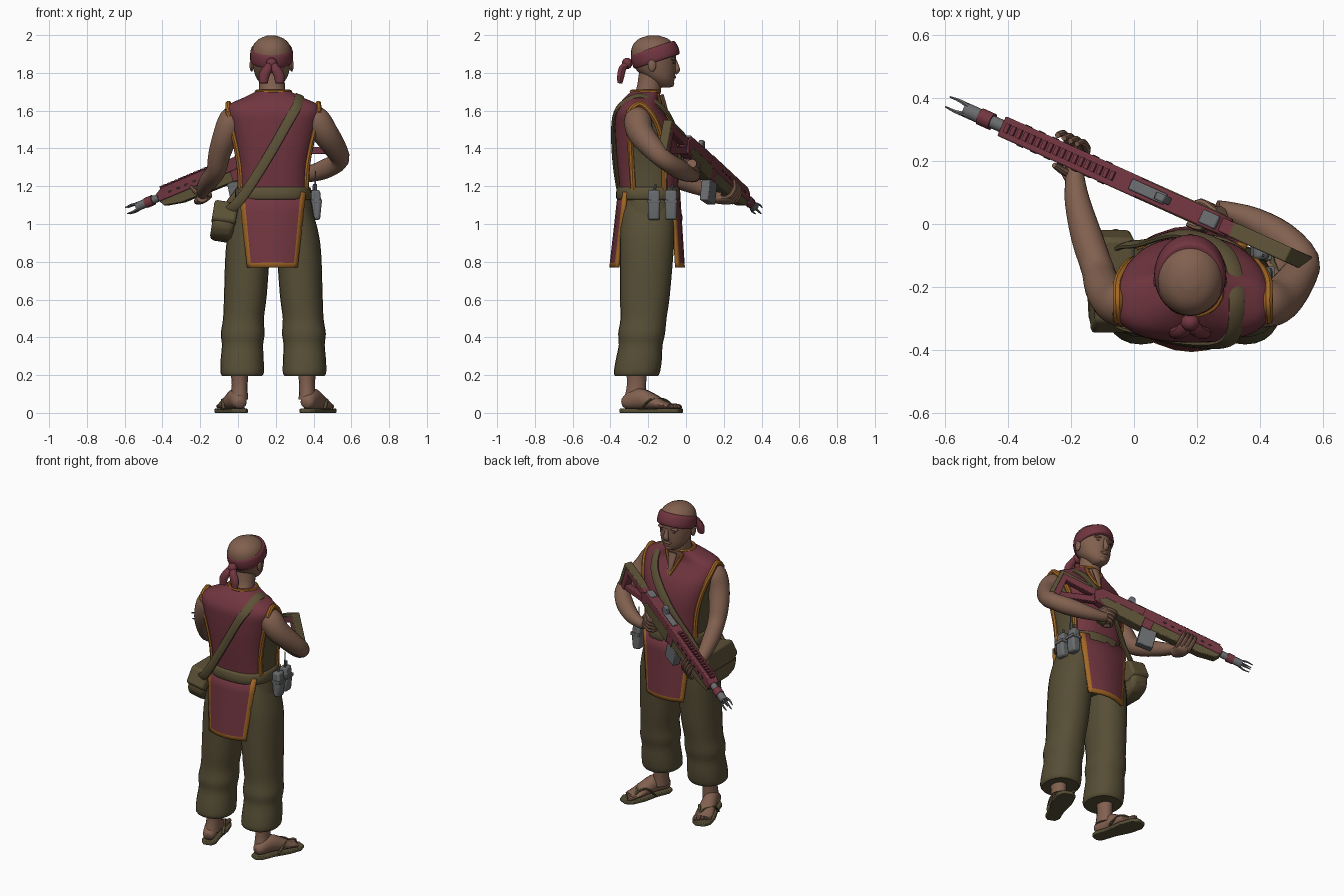
import bpy, bmesh, math
from mathutils import Vector, Matrix

if "Cube" in bpy.data.objects:
    bpy.data.objects.remove(bpy.data.objects["Cube"])

def mat(name, r, g, b):
    m = bpy.data.materials.new(name)
    m.diffuse_color = (r, g, b, 1)
    m.use_nodes = True
    m.node_tree.nodes["Principled BSDF"].inputs["Base Color"].default_value = m.diffuse_color
    return m

SKIN = mat("skin", .22, .118, .078)
MAROON = mat("maroon", .165, .036, .050)
ORANGE = mat("orange_trim", .36, .135, .018)
OLIVE = mat("olive_cloth", .094, .076, .036)
DRAB = mat("drab_leather", .108, .083, .038)
GREY = mat("grey_metal", .14, .145, .15)
DARK = mat("dark_detail", .03, .022, .018)

def finish(name, bm, mats, xf=None, rule=None, bevel=0):
    if xf: bm.transform(xf)
    bmesh.ops.recalc_face_normals(bm, faces=bm.faces)
    for f in bm.faces:
        f.smooth = True
        if rule: f.material_index = rule(f.calc_center_median())
    me = bpy.data.meshes.new(name)
    bm.to_mesh(me); bm.free()
    me.set_sharp_from_angle(angle=math.radians(40))
    ob = bpy.data.objects.new(name, me)
    bpy.context.collection.objects.link(ob)
    for m in (mats if isinstance(mats, list) else [mats]): me.materials.append(m)
    if bevel:
        b = ob.modifiers.new("bevel", 'BEVEL')
        b.width, b.segments, b.limit_method = bevel, 2, 'ANGLE'
    return ob

def smooth_path(secs, steps, closed):
    n, out = len(secs), []
    get = lambda i: secs[i % n] if closed else secs[max(0, min(n - 1, i))]
    for i in range(n if closed else n - 1):
        a, b, c, d = get(i - 1), get(i), get(i + 1), get(i + 2)
        for k in range(steps):
            t = k / steps
            out.append([.5 * (2*q + (r - p)*t + (2*p - 5*q + 4*r - s)*t*t + (3*q - p - 3*r + s)*t**3)
                        for p, q, r, s in zip(a, b, c, d)])
    return out if closed else out + [list(secs[-1])]

def loft(name, secs, mats, n=14, steps=3, ref=(1, 0, 0), p=2, closed=False, level=False, xf=None, rule=None):
    """Skin (super)elliptical sections (x, y, z, ra, rb); level keeps rings horizontal."""
    secs = [tuple(s) if len(s) == 5 else (*s, s[3]) for s in secs]
    path = smooth_path(secs, steps, closed)
    cs, m = [Vector(s[:3]) for s in path], len(path)
    se = lambda v: math.copysign(abs(v) ** (2 / p), v)
    bm, rings = bmesh.new(), []
    for i, s in enumerate(path):
        nx, pv = (cs[(i+1) % m], cs[i-1]) if closed else (cs[min(i+1, m-1)], cs[max(i-1, 0)])
        t = Vector((0, 0, 1)) if level else (nx - pv).normalized()
        r = ref(cs[i]) if callable(ref) else Vector(ref)
        a = (r - t * r.dot(t)).normalized()
        b = t.cross(a)
        rings.append([bm.verts.new(cs[i] + a * max(s[3], .002) * se(math.cos(w)) + b * max(s[4], .002) * se(math.sin(w)))
                      for w in (2 * math.pi * k / n for k in range(n))])
    for i in range(m if closed else m - 1):
        A, B = rings[i], rings[(i + 1) % m]
        for k in range(n):
            bm.faces.new((A[k], A[(k+1) % n], B[(k+1) % n], B[k]))
    if not closed:
        bm.faces.new(rings[0]); bm.faces.new(rings[-1])
    return finish(name, bm, mats, xf, rule)

def prism(name, pts, t, mats, xf=None, y=0, bevel=.005):
    """Extrude an x-z outline by t along local y."""
    bm = bmesh.new()
    A, B = ([bm.verts.new((px, y + o, pz)) for px, pz in pts] for o in (-t / 2, t / 2))
    n = len(pts)
    bm.faces.new(A); bm.faces.new(B)
    for k in range(n): bm.faces.new((A[k], A[(k+1) % n], B[(k+1) % n], B[k]))
    return finish(name, bm, mats, xf, bevel=bevel)

def rect(x0, x1, z0, z1): return [(x0, z0), (x1, z0), (x1, z1), (x0, z1)]

def blob(name, c, r, mats):
    bm = bmesh.new()
    bmesh.ops.create_uvsphere(bm, u_segments=12, v_segments=8, radius=1)
    return finish(name, bm, mats, Matrix.Translation(c) @ Matrix.Diagonal((*r, 1)))

CX = .187
# Tunic torso: maroon front and back, olive undershirt at the sides
TORSO = [(CX, -.195, 1.10, .19, .15), (CX, -.197, 1.20, .187, .155), (CX, -.202, 1.32, .195, .162),
         (CX, -.21, 1.43, .217, .162), (CX, -.225, 1.52, .238, .15), (CX, -.245, 1.59, .25, .128),
         (CX, -.247, 1.635, .23, .105), (CX, -.235, 1.67, .155, .09), (CX, -.215, 1.705, .085, .07)]
def ring_at(z):
    for a, b in zip(TORSO, TORSO[1:]):
        if a[2] <= z <= b[2]:
            t = (z - a[2]) / (b[2] - a[2])
            return [p + (q - p) * t for p, q in zip(a, b)]
    return TORSO[-1]
def on_torso(z, u, side):
    r = ring_at(z)
    return (r[0] + u * r[3], r[1] + side * r[4] * (1 - abs(u) ** 2.6) ** (1 / 2.6), z)
loft("tunic", TORSO, [MAROON, OLIVE], n=64, steps=4, p=2.6, level=True,
     rule=lambda c: int(c.z < 1.57 and abs(c.x - CX) > .92 * ring_at(c.z)[3]))
for s, w in ((-1, "left"), (1, "right")):
    zs = (1.18, 1.3, 1.42, 1.52, 1.59)
    us = (.92, .92, .92, .93, .95)
    path = [on_torso(z, s * u, 1) for z, u in zip(zs, us)] + [(CX + s * .238, -.245, 1.637)]
    path += [on_torso(z, s * u, -1) for z, u in zip(reversed(zs), reversed(us))]
    loft(w + "_armhole_trim", [(*q, .016) for q in path], ORANGE, n=8, ref=(.3, .2, .9))
    loft(w + "_neck_slit_trim", [(CX + s * .06, -.15, 1.685, .011), (CX + s * .035, -.135, 1.63, .011), (CX, -.095, 1.55, .011)], ORANGE, n=8)
loft("collar_trim", [(CX + .088 * math.cos(a), -.215 + .072 * math.sin(a), 1.70, .011) for a in [k * math.pi / 4 for k in range(8)]],
     ORANGE, n=8, ref=(0, 0, 1), closed=True)
loft("neck_opening", [(CX, -.13, 1.685, .03, .012), (CX, -.107, 1.61, .02, .01), (CX, -.093, 1.56, .004, .004)], SKIN, n=10)

# Skirt panels with trimmed edges
def skirt(name, y0, y1, bow):
    us, vs = [0, .08, .3, .5, .7, .92, 1], [0, .25, .5, .75, .94, 1]
    bm = bmesh.new()
    g = [[bm.verts.new((CX - .005 + (u - .5) * (.35 - .09 * v), y0 + (y1 - y0) * v + bow * (1 - (2*u - 1)**2), 1.17 - .4 * v))
          for u in us] for v in vs]
    for i in range(5):
        for j in range(6):
            f = bm.faces.new((g[i][j], g[i][j+1], g[i+1][j+1], g[i+1][j]))
            f.material_index = int(j in (0, 5) or i == 4)
    ob = finish(name, bm, [MAROON, ORANGE])
    sol = ob.modifiers.new("thickness", 'SOLIDIFY')
    sol.thickness, sol.offset = .018, 0
skirt("back_skirt_panel", -.315, -.36, -.037)
skirt("front_skirt_panel", -.075, -.05, .035)

# Belt, hips and legs
loft("belt", [(CX, -.2, 1.128, .193, .160), (CX, -.2, 1.138, .203, .170), (CX, -.2, 1.185, .2, .168), (CX, -.2, 1.196, .19, .16)],
     DRAB, n=40, steps=2, p=2.5, level=True)
loft("hips", [(CX, -.2, 1.18, .188, .15), (CX, -.2, 1.05, .213, .148), (CX, -.205, .94, .203, .143), (CX, -.205, .85, .1, .11)],
     OLIVE, n=32, p=2.4, level=True)
LEG = [(.09, -.2, 1.12, .10, .14), (.115, -.205, .98, .118, .146), (.135, -.208, .85, .118, .142), (.148, -.218, .62, .113, .132),
       (.158, -.225, .5, .108, .122), (.162, -.235, .42, .116, .124), (.163, -.24, .36, .109, .116),
       (.165, -.25, .28, .114, .122), (.165, -.26, .215, .115, .122), (.165, -.262, .195, .105, .112)]
for s, w in ((-1, "left"), (1, "right")):
    loft(w + "_trouser_leg", [(CX + s * x, *r) for x, *r in LEG], OLIVE, n=24, p=2.2, level=True)
    # Feet and sandals in a frame running from heel to toe
    sx = .30 if s < 0 else .38
    d = Vector((s * sx, math.sqrt(1 - sx * sx), 0))
    F = Matrix.Translation((CX + s * .168, -.345, 0)) @ Matrix((d, Vector((-d.y, d.x, 0)), (0, 0, 1))).transposed().to_4x4()
    loft(w + "_ankle", [(CX + s * .18, -.262, .24, .05, .058), (CX + s * .178, -.262, .15, .042, .052), (CX + s * .18, -.27, .07, .046, .06)], SKIN, level=True)
    loft(w + "_foot", [(.012, 0, .05, .02, .02), (.03, 0, .055, .038, .036), (.1, 0, .075, .044, .056), (.17, 0, .062, .049, .044),
                       (.24, 0, .042, .055, .024), (.285, 0, .034, .049, .014)], SKIN, ref=(0, 1, 0), xf=F)
    for k in range(5):
        y = s * (.04 - .021 * k)
        loft(w + "_toe", [(.27, y, .036, .012), (.305 - .009 * k, y, .034, .014 - .001 * k), (.325 - .011 * k, y, .03, .006)],
             SKIN, n=8, ref=(0, 1, 0), xf=F)
    sole = [(0, -.024), (.03, -.045), (.12, -.046), (.22, -.062), (.3, -.058), (.338, -.028)]
    prism(w + "_sandal_sole", sole + [(x, -z) for x, z in reversed(sole)], .022, OLIVE, F @ Matrix.Translation((0, 0, .011)) @ Matrix.Rotation(math.pi / 2, 4, 'X'))
    for e in (-1, 1):
        loft(w + "_sandal_strap", [(.28, s * .028, .035, .006, .008), (.24, s * .02 + e * .012, .068, .006, .009), (.19, e * .045, .07, .006, .01),
                                   (.14, e * .055, .02, .006, .01)], OLIVE, n=8, ref=(0, 0, 1), xf=F)

# Head, neck and face
HX = .178
loft("neck", [(CX, -.225, 1.63, .085, .08), (HX + .003, -.2, 1.70, .07, .066), (HX, -.185, 1.79, .068, .066)], SKIN, n=18)
loft("head", [(HX, -.12, 1.722, .03, .035), (HX, -.12, 1.738, .052, .052), (HX, -.138, 1.772, .08, .078), (HX, -.158, 1.815, .095, .104),
              (HX, -.168, 1.86, .104, .115), (HX, -.172, 1.91, .106, .119), (HX, -.172, 1.95, .095, .108), (HX, -.172, 1.98, .066, .078),
              (HX, -.172, 1.997, .025, .03)], SKIN, n=28, level=True)
loft("nose", [(HX, -.062, 1.868, .011, .012), (HX, -.052, 1.84, .013, .014), (HX, -.045, 1.815, .019, .014), (HX, -.058, 1.80, .015, .012)], SKIN, n=10)
blob("lips", (HX, -.064, 1.778), (.028, .012, .009), SKIN)
blob("chin", (HX, -.08, 1.742), (.028, .018, .018), SKIN)
for s in (-1, 1):
    blob("ear", (HX + s * .106, -.18, 1.84), (.011, .022, .034), SKIN)
    blob("eye", (HX + s * .04, -.0705, 1.853), (.014, .010, .005), DARK)
    blob("brow", (HX + s * .042, -.068, 1.873), (.03, .015, .008), SKIN)
    loft("headband_tail", [(HX + s * .008, -.305, 1.855, .014, .014), (HX + s * .02, -.335, 1.825, .024, .02),
                           (HX + s * .04, -.345, 1.785, .028, .02), (HX + s * .042, -.35, 1.745, .022, .014)], MAROON, n=10)
blob("headband_knot", (HX, -.312, 1.85), (.03, .028, .03), MAROON)
loft("headband", [(HX, -.166 - o * .31, 1.9 + o * .95, rx, ry) for o, rx, ry in
                  ((-.042, .106, .12), (-.035, .113, .128), (0, .114, .13), (.03, .108, .122), (.036, .098, .112))], MAROON, n=32, steps=2)

# Arms
loft("right_arm", [(.38, -.25, 1.58, .055), (.415, -.255, 1.55, .073), (.462, -.24, 1.48, .07), (.515, -.175, 1.40, .06), (.538, -.115, 1.34, .05),
                   (.47, -.045, 1.295, .052), (.38, .01, 1.265, .043), (.30, .04, 1.255, .031), (.265, .045, 1.26, .03)], SKIN, ref=(0, .3, 1), n=18)
loft("left_arm", [(0, -.25, 1.58, .055), (-.03, -.255, 1.55, .072), (-.065, -.245, 1.47, .067), (-.098, -.2, 1.37, .059), (-.115, -.145, 1.285, .052),
                  (-.15, -.04, 1.235, .05), (-.18, .075, 1.19, .04), (-.187, .15, 1.16, .03), (-.187, .18, 1.145, .03)], SKIN, n=18)

# Rifle frame: x from muzzle to butt, z up, y away from the body
b = Vector((.852, -.383, .358)).normalized()
up = (Vector((0, 0, 1)) - b * b.z).normalized()
G = Matrix.Translation((-.585, .385, 1.07)) @ Matrix((b, up.cross(b), up)).transposed().to_4x4()
def rod(name, x0, x1, r, m, z=0, y=0, n=14):
    loft(name, [(x0, y, z, r), (x1, y, z, r)], m, n=n, steps=1, ref=(0, 0, 1), xf=G)
for k in range(4):
    a = math.pi / 4 + k * math.pi / 2
    c, s = math.cos(a), math.sin(a)
    loft("muzzle_prong", [(.075, .016*c, .016*s, .008), (.04, .026*c, .026*s, .006), (0, .024*c, .024*s, .003)], GREY, n=6, ref=(0, 0, 1), xf=G)
rod("muzzle_brake", .06, .12, .024, GREY)
rod("barrel_sleeve", .115, .16, .028, MAROON)
rod("barrel", .15, .3, .021, GREY)
prism("upper_handguard", [(.2, -.025), (.72, -.025), (.72, .04), (.24, .04), (.2, .02)], .068, MAROON, G)
prism("lower_handguard", [(.2, -.02), (.22, -.055), (.32, -.075), (.66, -.08), (.66, -.02)], .058, DRAB, G)
for k in range(18): prism("rail_tooth", rect(.225 + k * .023, .238 + k * .023, .036, .052), .03, MAROON, G, bevel=0)
for k in range(7):
    for y in (-.035, .035): prism("handguard_vent", rect(.27 + k * .05, .29 + k * .05, -.002, .008), .003, DARK, G, y=y, bevel=0)
prism("receiver", [(.64, -.085), (.84, -.085), (1.02, -.06), (1.04, .0), (1.0, .036), (.64, .04)], .062, MAROON, G)
prism("lower_receiver", [(.7, -.095), (.9, -.085), (1.0, -.05), (.96, -.015), (.7, -.015)], .068, DRAB, G)
prism("bolt_cover", rect(.69, .82, .0, .05), .036, GREY, G)
prism("rear_sight", [(.78, .04), (.84, .04), (.83, .085), (.8, .085)], .025, GREY, G)
prism("receiver_end", rect(.95, 1.01, -.01, .042), .044, GREY, G)
prism("magazine", [(.60, -.07), (.70, -.07), (.685, -.2), (.585, -.19)], .05, GREY, G)
prism("pistol_grip", [(.87, -.07), (.925, -.07), (.955, -.175), (.905, -.18)], .04, DRAB, G)
prism("stock_top", [(1.0, -.03), (1.0, .022), (1.1, .014), (1.25, .018), (1.25, -.02)], .046, MAROON, G)
prism("stock_cheek_rest", [(1.03, .012), (1.1, .026), (1.265, .03), (1.265, .01)], .05, DRAB, G)
prism("stock_strut", [(.99, -.06), (1.03, -.03), (1.24, -.115), (1.25, -.155)], .038, MAROON, G)
prism("stock_front", [(.99, -.06), (1.04, -.05), (1.05, .0), (1.0, .0)], .04, MAROON, G)
prism("butt_frame", [(1.215, .02), (1.25, .02), (1.26, -.165), (1.22, -.165)], .046, MAROON, G)
prism("butt_pad", [(1.248, .03), (1.272, .03), (1.285, -.165), (1.258, -.172)], .05, DRAB, G)

# Hands wrapped round the rifle
loft("left_palm", [(.455, -.06, -.1, .024, .03), (.435, -.03, -.102, .022, .042), (.42, .02, -.1, .018, .044), (.42, .04, -.085, .012, .04)],
     SKIN, ref=(0, 0, 1), xf=G)
loft("left_thumb", [(.46, -.04, -.1, .015), (.43, -.05, -.06, .013), (.405, -.045, -.015, .009)], SKIN, n=8, xf=G)
loft("right_palm", [(.96, .03, -.1, .026, .03), (.935, .02, -.11, .026, .04), (.905, .03, -.12, .018, .042)], SKIN, ref=(0, 1, 0), xf=G)
loft("right_thumb", [(.95, 0, -.085, .015), (.92, -.035, -.07, .013), (.88, -.04, -.065, .009)], SKIN, n=8, ref=(0, 0, 1), xf=G)
for k in range(4):
    x, z = .385 + .024 * k, -.085 - .024 * k
    loft("left_finger", [(x, .02, -.1, .013), (x, .045, -.085, .013), (x - .005, .058, -.04, .012), (x - .005, .046, .0, .009)], SKIN, n=8, xf=G)
    loft("right_finger", [(.94, .03, z, .013), (.885, .038, z, .013), (.865, .0, z, .013), (.89, -.034, z, .011), (.915, -.034, z, .009)],
         SKIN, n=8, ref=(0, 0, 1), xf=G)

# Satchel on the left hip with its shoulder strap; profile runs along y
S = Matrix.Translation((-.075, 0, 1.02)) @ Matrix.Rotation(.16, 4, 'Y') @ Matrix.Rotation(math.pi / 2, 4, 'Z')
prism("satchel", [(-.31, .09), (-.345, -.03), (-.31, -.09), (-.23, -.115), (-.12, -.115), (-.05, -.085), (-.02, -.02), (-.05, .09)], .118, DRAB, S, bevel=.025)
prism("satchel_flap", [(-.31, .1), (-.35, .0), (-.30, -.03), (-.07, -.03), (-.015, .0), (-.045, .1)], .128, DRAB, S, bevel=.015)
mid = Vector((.17, -.21, 1.3))
loft("shoulder_strap", [(*q, .009, .027) for q in ((.325, -.245, 1.678), (.315, -.345, 1.63), (.27, -.383, 1.55), (.15, -.378, 1.34), (.02, -.345, 1.14),
     (-.06, -.30, 1.06), (-.08, -.19, 1.02), (-.05, -.08, 1.09), (.03, -.06, 1.2), (.15, -.03, 1.38), (.27, -.07, 1.54), (.315, -.14, 1.63))],
     DRAB, n=10, steps=5, ref=lambda c: c - mid, p=3, closed=True)

# Metal pouches on the right hip
for x, y in ((.412, -.17), (.402, -.08)):
    P = Matrix.Translation((x, y, 1.1))
    prism("canister", [(-.028, -.075), (.022, -.08), (.03, .0), (.022, .08), (-.025, .08)], .064, GREY, P, bevel=.012)
    prism("canister_band", rect(-.032, .034, .01, .03), .07, GREY, P, bevel=.003)
    loft("canister_pin", [(x, y, 1.17, .008), (x, y + .01, 1.21, .006)], GREY, n=8)
loft("antenna", [(.41, -.1, 1.17, .005), (.41, -.1, 1.28, .003)], GREY, n=6, steps=1)
